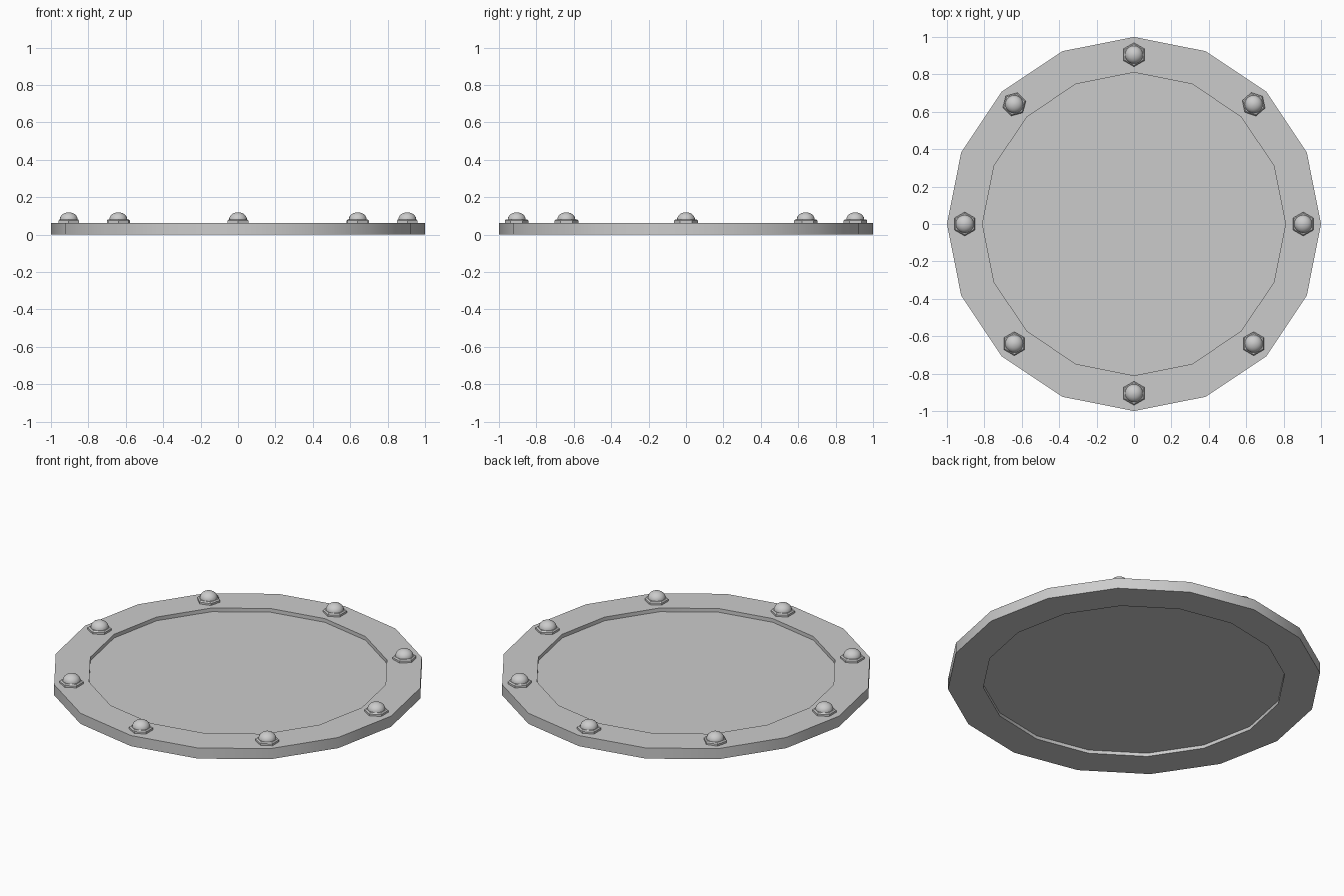
import bpy, bmesh, math

if "Cube" in bpy.data.objects:
    bpy.data.objects.remove(bpy.data.objects["Cube"])

SIDES = 16
R_OUT, R_IN, H = 1.0, 0.81, 0.063


def finish(bm, name, loc=(0, 0, 0), rot=0.0):
    bmesh.ops.recalc_face_normals(bm, faces=bm.faces)
    me = bpy.data.meshes.new(name)
    bm.to_mesh(me)
    bm.free()
    ob = bpy.data.objects.new(name, me)
    ob.location = loc
    ob.rotation_euler[2] = rot
    bpy.context.collection.objects.link(ob)
    bpy.ops.object.select_all(action='DESELECT')
    ob.select_set(True)
    bpy.context.view_layer.objects.active = ob
    bpy.ops.object.shade_smooth_by_angle(angle=math.radians(35))
    return ob


def lathe(bm, profile, n, closed=False, start=0.0):
    # revolve (radius, z) points around z with n flat sides
    rings = [[bm.verts.new((r * math.cos(start + math.tau * i / n),
                            r * math.sin(start + math.tau * i / n), z))
              for i in range(n)] for r, z in profile]
    pairs = list(zip(rings, rings[1:]))
    if closed:
        pairs.append((rings[-1], rings[0]))
    for a, b in pairs:
        for i in range(n):
            j = (i + 1) % n
            bm.faces.new((a[i], a[j], b[j], b[i]))
    if not closed:
        bm.faces.new(rings[0])
        bm.faces.new(rings[-1])


# Outer frame: flat 16-sided ring
bm = bmesh.new()
lathe(bm, [(R_OUT, 0), (R_OUT, H), (R_IN, H), (R_IN, 0)], SIDES, closed=True)
finish(bm, "frame_ring")

# Pane, recessed on both sides
bm = bmesh.new()
lathe(bm, [(R_IN, 0.02), (R_IN, 0.041)], SIDES)
finish(bm, "pane")

# Eight bolts: hex flange with a domed head
for k in range(8):
    a = math.tau * k / 8
    loc = (0.905 * math.cos(a), 0.905 * math.sin(a), 0)
    turn = {1: 0.2, 3: -0.25}.get(k, 0.0)

    bm = bmesh.new()
    lathe(bm, [(0.064, H - 0.01), (0.064, 0.074), (0.057, 0.081)], 6, start=math.pi / 2)
    finish(bm, f"bolt_flange_{k + 1}", loc, turn)

    bm = bmesh.new()
    dome = [(0.048, 0.07)]
    dome += [(0.048 * math.cos(t), 0.081 + 0.038 * math.sin(t))
             for t in (math.pi / 2 * i / 6 for i in range(6))]
    dome.append((0.003, 0.119))
    lathe(bm, dome, 20)
    finish(bm, f"bolt_head_{k + 1}", loc)
